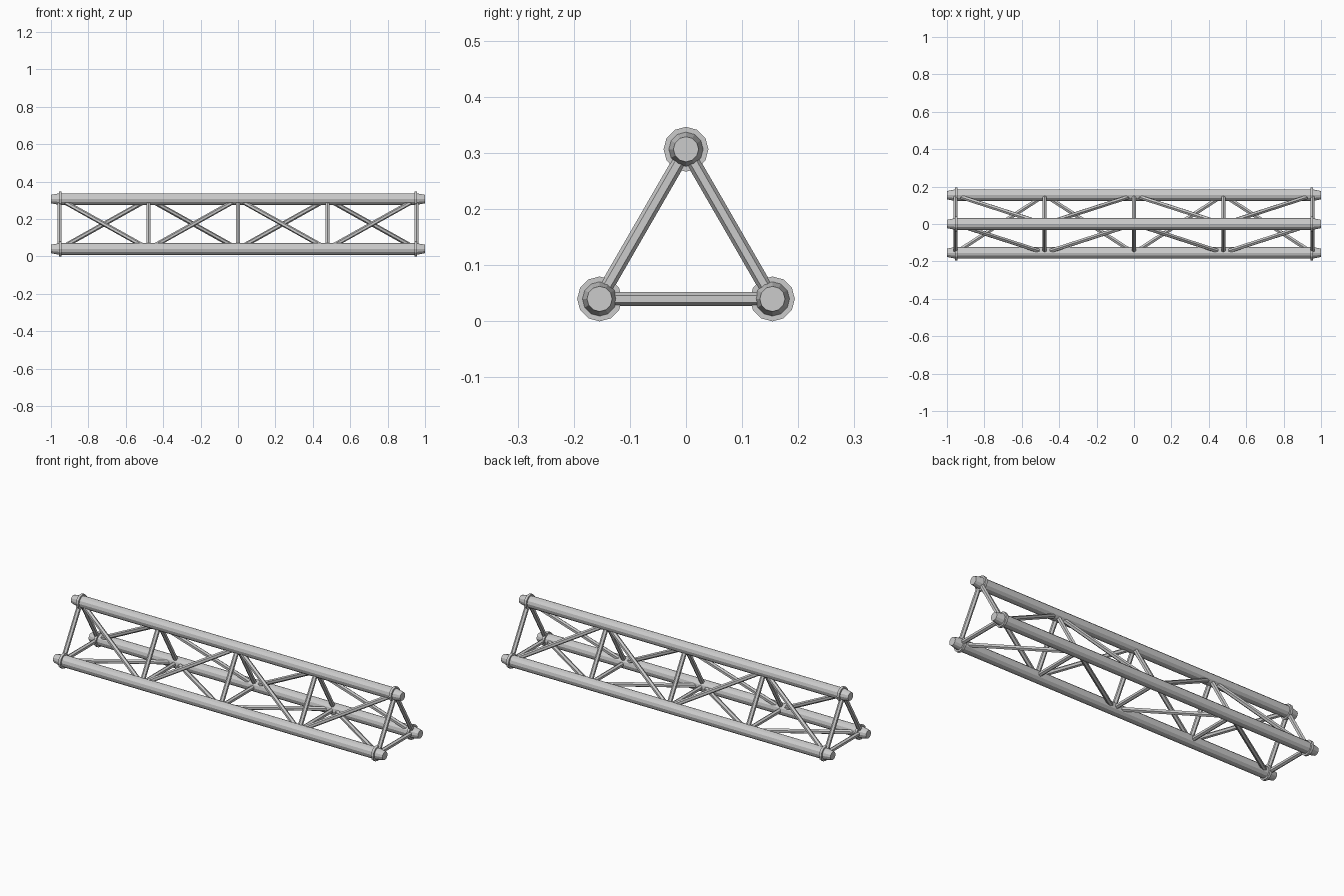
import bpy, bmesh, math
from mathutils import Vector

if "Cube" in bpy.data.objects:
    bpy.data.objects.remove(bpy.data.objects["Cube"])

CHORD_R, TIP_R, COLLAR_R, BRACE_R = 0.031, 0.0224, 0.04, 0.0123
NODE_X = 0.955
SIDES, BRACE_SIDES, BAYS = 12, 6, 4
# Chord centres (y, z): top, front, back
CHORDS = {"top": (0.0, 0.3067), "front": (-0.154, 0.04), "back": (0.154, 0.04)}


def finish(name, bm):
    bmesh.ops.recalc_face_normals(bm, faces=bm.faces[:])
    mesh = bpy.data.meshes.new(name)
    bm.to_mesh(mesh)
    bm.free()
    obj = bpy.data.objects.new(name, mesh)
    bpy.context.collection.objects.link(obj)
    return obj


def lathe(name, rings, u, w, sides):
    """Capped tube through (centre, radius) rings; u and w span the section."""
    bm = bmesh.new()
    loops = []
    for c, r in rings:
        angles = [2 * math.pi * i / sides for i in range(sides)]
        loops.append([bm.verts.new(c + r * (math.cos(a) * u + math.sin(a) * w)) for a in angles])
    for a, b in zip(loops, loops[1:]):
        for i in range(sides):
            j = (i + 1) % sides
            bm.faces.new((a[i], a[j], b[j], b[i]))
    bm.faces.new(loops[0])
    bm.faces.new(loops[-1])
    return finish(name, bm)


def point(chord, x):
    return Vector((x, *CHORDS[chord]))


def along_x(name, chord, profile):
    rings = [(point(chord, x), r) for x, r in profile]
    return lathe(name, rings, Vector((0, 1, 0)), Vector((0, 0, 1)), SIDES)


def brace(name, p, q):
    d = (q - p).normalized()
    u = Vector((1, 0, 0)).cross(d).normalized()
    return lathe(name, [(p, BRACE_R), (q, BRACE_R)], u, d.cross(u), BRACE_SIDES)


# Main tubes with tapered tips, and a thin collar near each end
for c in CHORDS:
    along_x(c + "_chord", c, [(-1, TIP_R), (-0.955, CHORD_R), (0.955, CHORD_R), (1, TIP_R)])
    for side, s in (("left", -1), ("right", 1)):
        along_x(f"{c}_{side}_collar", c, [(s * 0.943, COLLAR_R), (s * 0.957, COLLAR_R)])

# Cross struts at every node and zigzag diagonals on the three faces
nodes = [-NODE_X + 2 * NODE_X * i / BAYS for i in range(BAYS + 1)]
for a, b in (("top", "front"), ("front", "back"), ("back", "top")):
    for i, x in enumerate(nodes):
        brace(f"{a}_{b}_strut_{i}", point(a, x), point(b, x))
    for i in range(BAYS):
        p, q = (a, b) if i % 2 == 0 else (b, a)
        brace(f"{a}_{b}_diagonal_{i}", point(p, nodes[i]), point(q, nodes[i + 1]))
